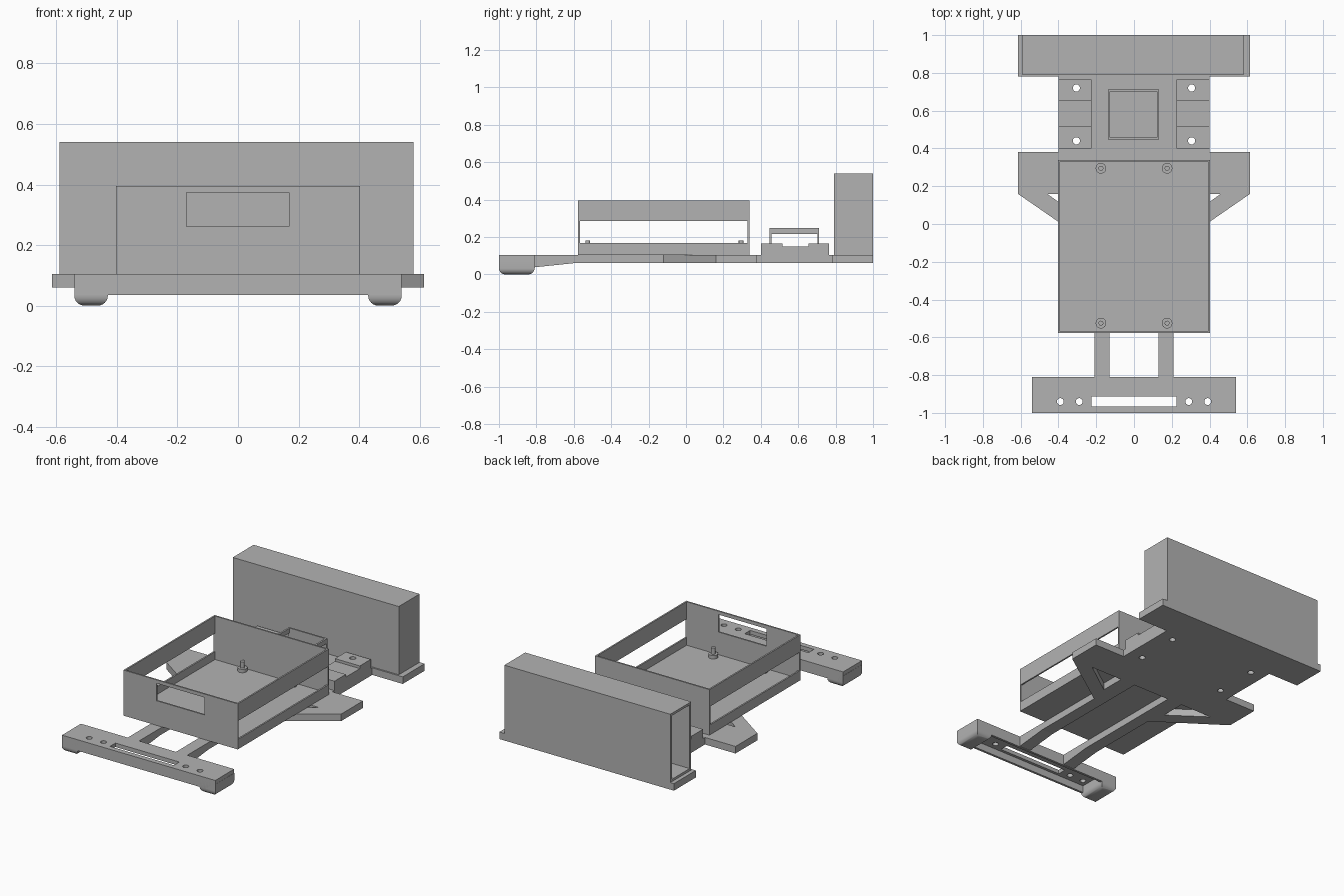
import bpy, bmesh
from mathutils import Matrix

if "Cube" in bpy.data.objects:
    bpy.data.objects.remove(bpy.data.objects["Cube"])

grey = bpy.data.materials.new("plain grey")
grey.use_nodes = True
grey.diffuse_color = (0.45, 0.45, 0.45, 1)
grey.node_tree.nodes["Principled BSDF"].inputs["Base Color"].default_value = (0.45, 0.45, 0.45, 1)


def finish(name, bm):
    bmesh.ops.recalc_face_normals(bm, faces=bm.faces)
    mesh = bpy.data.meshes.new(name)
    bm.to_mesh(mesh)
    bm.free()
    mesh.materials.append(grey)
    ob = bpy.data.objects.new(name, mesh)
    bpy.context.collection.objects.link(ob)
    return ob


def prism(name, points, lo, hi, axis="z"):
    """Extrude an outline: (x, y) along z, or (y, z) along x."""
    place = (lambda p, d: (p[0], p[1], d)) if axis == "z" else (lambda p, d: (d, p[0], p[1]))
    bm = bmesh.new()
    face = bm.faces.new([bm.verts.new(place(p, lo)) for p in points])
    new = bmesh.ops.extrude_face_region(bm, geom=[face])["geom"]
    move = Matrix.Translation(place((0, 0), hi - lo))
    bmesh.ops.transform(bm, matrix=move, verts=[v for v in new if isinstance(v, bmesh.types.BMVert)])
    return finish(name, bm)


def box(name, x, y, z):
    return prism(name, [(x[0], y[0]), (x[1], y[0]), (x[1], y[1]), (x[0], y[1])], *z)


def cylinder(name, x, y, r, z):
    bm = bmesh.new()
    bmesh.ops.create_cone(bm, cap_ends=True, segments=24, radius1=r, radius2=r, depth=z[1] - z[0],
                          matrix=Matrix.Translation((x, y, (z[0] + z[1]) / 2)))
    ob = finish(name, bm)
    for p in ob.data.polygons:
        p.use_smooth = abs(p.normal.z) < 0.5
    return ob


def cut(ob, *cutters):
    """Subtract the cutters, bake the result and remove them."""
    for c in cutters:
        mod = ob.modifiers.new("cut", "BOOLEAN")
        mod.operation, mod.solver, mod.object = "DIFFERENCE", "EXACT", c
    bpy.context.view_layer.update()
    ev = ob.evaluated_get(bpy.context.evaluated_depsgraph_get())
    mesh = bpy.data.meshes.new_from_object(ev)
    ob.modifiers.clear()
    ob.data = mesh
    for c in cutters:
        bpy.data.objects.remove(c)


def span(s, a, b):
    return tuple(sorted((s * a, s * b)))


SIDES = ((1, "left"), (-1, "right"))
DECK = (0.06, 0.105)
THROUGH = (-0.1, 0.3)

# Chassis plate with wings, rear shelf and the start of the front arms
half = [(0.13, 0.16), (0.13, -0.6), (0.21, -0.6), (0.21, -0.12), (0.615, 0.16), (0.615, 0.38),
        (0.4, 0.38), (0.4, 0.78), (0.615, 0.78), (0.615, 1.0)]
chassis = prism("chassis_plate", half + [(-x, y) for x, y in reversed(half)], *DECK)
cutters = []
for s, side in SIDES:
    cutters.append(prism("wing_gap", [(s * 0.46, 0.16), (s * 0.235, 0.16), (s * 0.235, 0.0)], *THROUGH))
    cutters += [cylinder("hole", s * 0.305, y, 0.019, THROUGH) for y in (0.44, 0.72)]
cut(chassis, *cutters)

# Tapered arm ends and notched mounting rails
for s, side in SIDES:
    prism(side + "_arm", [(-0.6, 0.06), (-0.6, 0.105), (-0.82, 0.105), (-0.82, 0.037)],
          *span(s, 0.13, 0.21), axis="x")
    rail = prism(side + "_mount_rail",
                 [(0.4, 0.105), (0.765, 0.105), (0.765, 0.165), (0.655, 0.165), (0.655, 0.148),
                  (0.515, 0.148), (0.515, 0.165), (0.4, 0.165)], *span(s, 0.225, 0.4), axis="x")
    cut(rail, *[cylinder("hole", s * 0.305, y, 0.019, THROUGH) for y in (0.44, 0.72)])

# Front bar, hollow underneath, with a slot and screw holes
bar = box("front_bar", (-0.54, 0.54), (-1, -0.81), (0.035, 0.105))
cut(bar, box("recess", (-0.43, 0.43), (-0.985, -0.825), (0, 0.08)))
cut(bar, box("slot", (-0.225, 0.225), (-0.967, -0.912), THROUGH),
    *[cylinder("hole", x, -0.94, 0.018, THROUGH) for x in (-0.39, -0.29, 0.29, 0.39)])

# Rounded feet
for s, side in SIDES:
    foot = box(side + "_foot", span(s, 0.43, 0.541), (-1, -0.81), (0, 0.08))
    bm = bmesh.new()
    bm.from_mesh(foot.data)
    low = [e for e in bm.edges if all(v.co.z < 0.01 for v in e.verts)]
    bmesh.ops.bevel(bm, geom=low, offset=0.033, segments=6, profile=0.5, affect="EDGES")
    for f in bm.faces:
        f.smooth = True
    for e in bm.edges:
        e.smooth = len(e.link_faces) == 2 and e.calc_face_angle() < 0.6
    bm.to_mesh(foot.data)
    bm.free()

# Main tray: open top, long side openings, window in the front wall
tray = box("main_tray", (-0.403, 0.403), (-0.578, 0.34), (0.105, 0.395))
cut(tray, box("inside", (-0.393, 0.393), (-0.568, 0.33), (0.118, 0.6)))
cut(tray, box("sides", (-0.6, 0.6), (-0.568, 0.33), (0.168, 0.285)),
    box("window", (-0.17, 0.168), (-0.7, -0.5), (0.262, 0.373)))

# Standoffs with pins on the tray floor
for s, side in SIDES:
    for y, end in ((-0.525, "front"), (0.295, "rear")):
        cylinder(f"{end}_{side}_standoff", s * 0.175, y, 0.028, (0.112, 0.14))
        cylinder(f"{end}_{side}_pin", s * 0.175, y, 0.013, (0.135, 0.18))

# Small holder between the rails
holder = box("small_holder", (-0.138, 0.132), (0.447, 0.712), (0.1, 0.247))
cut(holder, box("inside", (-0.127, 0.121), (0.457, 0.702), (0.11, 0.5)))
cut(holder, box("sides", (-0.3, 0.3), (0.457, 0.702), (0.148, 0.217)))

# Tall rear case, open at the right end
case = box("rear_case", (-0.59, 0.58), (0.79, 1.0), (0.105, 0.54))
cut(case, box("inside", (-0.7, 0.565), (0.806, 0.984), (0.12, 0.525)))
